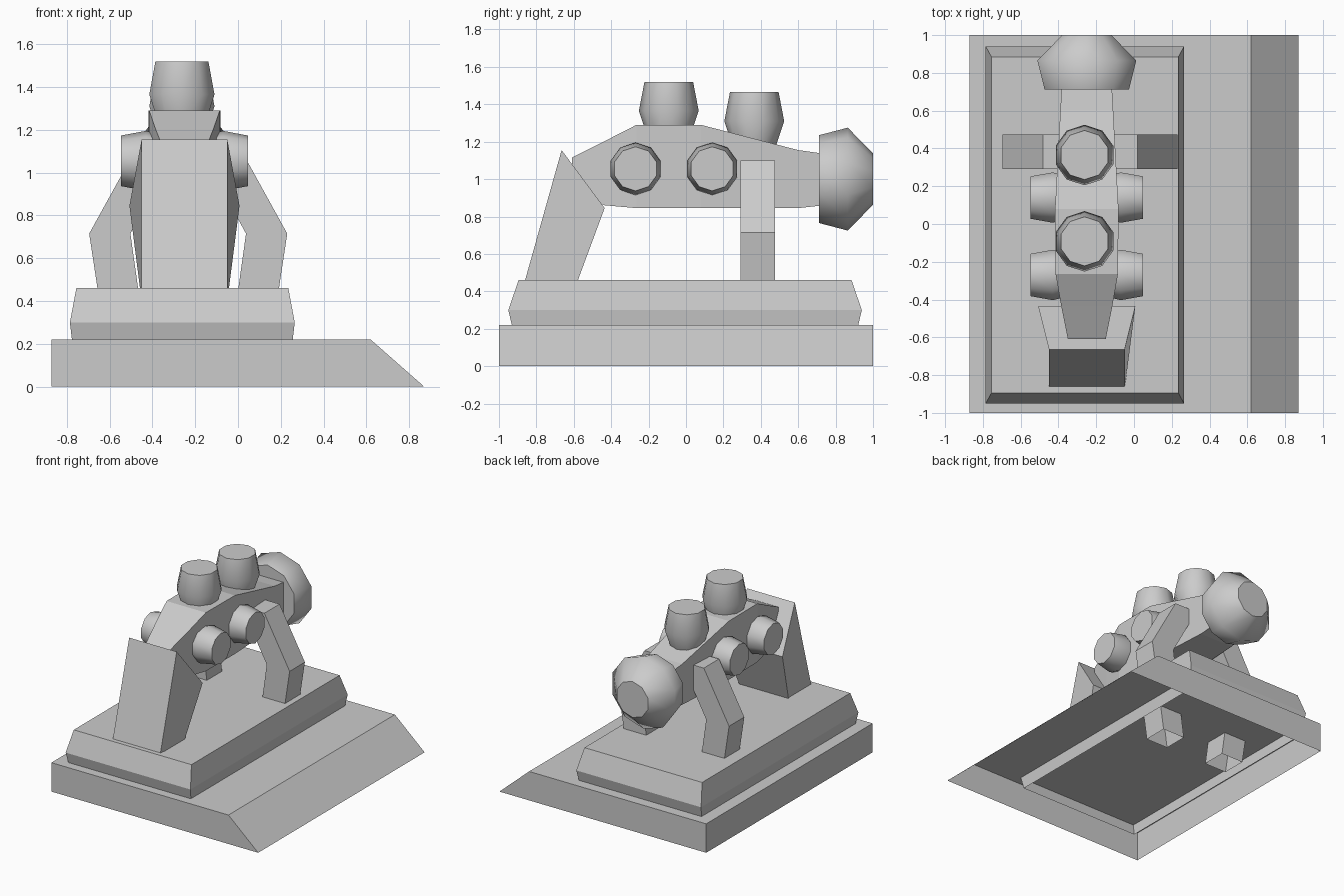
import bpy, bmesh
from math import cos, sin, pi
from mathutils import Vector

if "Cube" in bpy.data.objects:
    bpy.data.objects.remove(bpy.data.objects["Cube"])

CX = -0.25  # centre line of the mounted assembly


def loft(name, rings, cap_start=True, cap_end=True, smooth=False):
    """Skin a list of equally sized rings of points."""
    bm = bmesh.new()
    vs = [[bm.verts.new(p) for p in r] for r in rings]
    n = len(rings[0])
    for a, b in zip(vs, vs[1:]):
        for i in range(n):
            j = (i + 1) % n
            bm.faces.new((a[i], a[j], b[j], b[i])).smooth = smooth
    if cap_start:
        bm.faces.new(vs[0][::-1])
    if cap_end:
        bm.faces.new(vs[-1])
    bmesh.ops.recalc_face_normals(bm, faces=bm.faces)
    me = bpy.data.meshes.new(name)
    bm.to_mesh(me)
    bm.free()
    ob = bpy.data.objects.new(name, me)
    bpy.context.collection.objects.link(ob)
    return ob


def lathe(name, centre, axis, side, profile, n=10):
    """Revolve (offset, radius) pairs about axis; first vertex lies along side."""
    c, a, s = Vector(centre), Vector(axis), Vector(side)
    t = a.cross(s)
    rings = [[c + a * d + (s * cos(2 * pi * i / n) + t * sin(2 * pi * i / n)) * r
              for i in range(n)] for d, r in profile]
    return loft(name, rings, smooth=True)


def rect(x0, x1, y0, y1, z):
    return [(x0, y0, z), (x1, y0, z), (x1, y1, z), (x0, y1, z)]


# Base slab with sloped right edge, open underneath
loft("base", [rect(-.87, .87, -1, 1, 0), rect(-.87, .62, -1, 1, .22)], cap_start=False)

# Bevelled plinth, its open lower rim reaching below the base top
loft("plinth", [rect(-.765, .245, -.91, .90, .13),
                rect(-.785, .265, -.95, .94, .30),
                rect(-.755, .235, -.895, .885, .46)], cap_start=False)

# Front wedge support, flaring towards its back edge
loft("front_support", [
    [(CX - .2, -.877, .40), (CX + .2, -.877, .40), (CX + .2, -.60, .40), (CX - .2, -.60, .40)],
    [(CX - .2, -.665, 1.155), (CX + .2, -.665, 1.155),
     (CX + .257, -.435, .845), (CX - .257, -.435, .845)]])

# Bent rear legs, mirrored left and right
for s, label in ((1, "right"), (-1, "left")):
    rings = []
    for xi, xo, z in ((.175, .36, .04), (.27, .4625, .715), (.06, .25, 1.10)):
        rings.append(rect(-.2325 + s * xi, -.2325 + s * xo, .292, .475, z))
    loft(label + "_leg", rings, cap_start=False)

# Faceted main body
sections = [(-.61, 1.115, .93, .10), (-.435, 1.203, .86, .135), (-.265, 1.29, .845, .165),
            (.08, 1.29, .845, .168), (.60, 1.155, .845, .14), (.78, 1.13, .865, .13)]
loft("body", [[(CX - w, y, zb), (CX + w, y, zb), (CX + w, y, zt), (CX - w, y, zt)]
              for y, zt, zb, w in sections])

# Rear bulb
lathe("rear_bulb", (CX, 0, 1.0), (0, 1, 0), (0, 0, 1),
      [(.712, .235), (.865, .275), (1.0, .137)])

# Top canisters
for i, (y, top) in enumerate(((-.092, 1.52), (.365, 1.465))):
    lathe(f"top_canister_{i + 1}", (-.262, y, top), (0, 0, 1), (0, 1, 0),
          [(-.29, .115), (-.155, .16), (0, .13)])

# Side pods, two on each side
for s, label in ((1, "right"), (-1, "left")):
    for i, y in enumerate((-.27, .14)):
        lathe(f"{label}_pod_{i + 1}", (CX, y, 1.055), (s, 0, 0), (0, 0, 1),
              [(.10, .12), (.18, .14), (.297, .118)])
